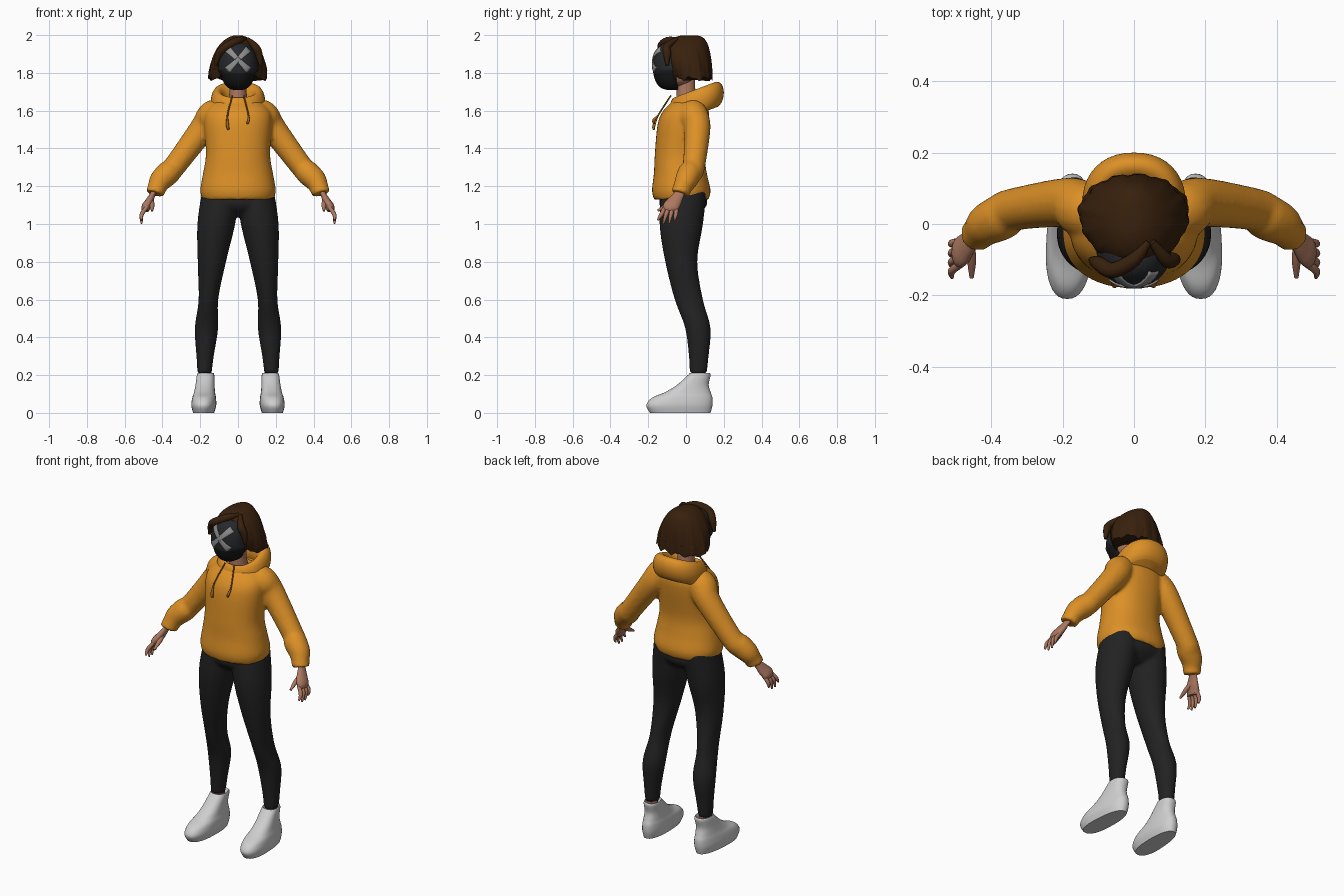
import bpy, bmesh, math
from mathutils import Vector
from mathutils.bvhtree import BVHTree

if "Cube" in bpy.data.objects:
    bpy.data.objects.remove(bpy.data.objects["Cube"])


def material(name, red, green, blue):
    m = bpy.data.materials.new(name)
    m.use_nodes = True
    m.diffuse_color = (red, green, blue, 1)
    m.node_tree.nodes["Principled BSDF"].inputs["Base Color"].default_value = m.diffuse_color
    return m


orange = material("orange_cloth", .72, .28, .02)
cord_brown = material("cord_brown", .34, .12, .01)
black_cloth = material("black_cloth", .016, .016, .016)
shoe_white = material("shoe_white", .62, .62, .63)
hair_brown = material("hair_brown", .04, .015, .004)
skin = material("skin", .42, .19, .12)
mask_slate = material("mask_slate", .02, .021, .024)
mask_black = material("mask_black", .008, .008, .008)
cross_grey = material("cross_grey", .27, .27, .27)


def smooth_rows(rows, steps=5):
    """Catmull-Rom interpolation of equal-length tuples."""
    out = []
    last = len(rows) - 1
    for i in range(last):
        four = [rows[max(i - 1, 0)], rows[i], rows[i + 1], rows[min(i + 2, last)]]
        for k in range(steps):
            t = k / steps
            out.append([b + t / 2 * (c - a + t * (2*a - 5*b + 4*c - d + t * (3*(b - c) + d - a)))
                        for a, b, c, d in zip(*four)])
    return out + [list(rows[last])]


def bridge(bm, rings):
    """Skin a series of point rings and cap both ends."""
    rings = [[bm.verts.new(point) for point in ring] for ring in rings]
    count = len(rings[0])
    for lower, upper in zip(rings, rings[1:]):
        for i in range(count):
            j = (i + 1) % count
            bm.faces.new((lower[i], lower[j], upper[j], upper[i]))
    bm.faces.new(rings[0])
    bm.faces.new(rings[-1])


def signed_power(value, power):
    return math.copysign(abs(value) ** power, value)


def stack(bm, rows, side=1, centre=lambda z: 0, count=40, power=1, wide=.5, tilt=0, skew=0):
    """Horizontal rings from rows of (height, half width, front y, back y)."""
    rings = []
    for z, half, front, back in smooth_rows(rows):
        middle = front + wide * (back - front)
        ring = []
        for i in range(count):
            angle = math.tau * i / count
            across = signed_power(math.cos(angle), power)
            along = signed_power(math.sin(angle), power)
            dy = along * (back - middle if along > 0 else middle - front)
            x = centre(z) + half * across + skew * (middle + dy)
            ring.append((side * x, middle + dy, z + tilt * dy))
        rings.append(ring)
    bridge(bm, rings)


def tube(bm, rows, side=1, flat=1, count=16):
    """Tube from rows of (x, y, z, radius), thinned across y by flat."""
    rows = smooth_rows(rows)
    points = [Vector((side * x, y, z)) for x, y, z, radius in rows]
    rings = []
    for i, row in enumerate(rows):
        tangent = (points[min(i + 1, len(points) - 1)] - points[max(i - 1, 0)]).normalized()
        broad = Vector((0, 1, 0))
        broad = (broad - broad.dot(tangent) * tangent).normalized() * row[-1]
        thin = tangent.cross(broad) * flat
        angles = [math.tau * k / count for k in range(count)]
        rings.append([points[i] + broad * math.cos(a) + thin * math.sin(a) for a in angles])
    bridge(bm, rings)


def finish(name, bm, *materials, fuse=False):
    """Turn the mesh into a smooth object, optionally fusing overlapping volumes."""
    bmesh.ops.recalc_face_normals(bm, faces=bm.faces)
    for face in bm.faces:
        face.smooth = True
    mesh = bpy.data.meshes.new(name)
    bm.to_mesh(mesh)
    bm.free()
    mesh.set_sharp_from_angle(angle=math.radians(55))
    ob = bpy.data.objects.new(name, mesh)
    bpy.context.collection.objects.link(ob)
    for m in materials:
        mesh.materials.append(m)
    if fuse:
        remesh = ob.modifiers.new("fuse", "REMESH")
        remesh.mode, remesh.voxel_size, remesh.use_smooth_shade = "VOXEL", .01, True
        relax = ob.modifiers.new("relax", "SMOOTH")
        relax.factor, relax.iterations = .5, 5
    return ob


SIDES = {"left": 1, "right": -1}

# hoodie: body and sleeves
bm = bmesh.new()
stack(bm, [(1.13, .19, -.17, .12), (1.18, .2, -.18, .13), (1.27, .185, -.17, .11), (1.37, .17, -.165, .1),
           (1.53, .18, -.15, .12), (1.6, .17, -.12, .12), (1.65, .12, -.07, .09)], power=.9)
for side in SIDES.values():
    tube(bm, [(.1, .03, 1.6, .07), (.14, .04, 1.57, .08), (.19, .06, 1.5, .07), (.34, .04, 1.3, .06),
              (.37, .02, 1.27, .065), (.41, 0, 1.23, .06), (.43, -.02, 1.19, .05),
              (.44, -.03, 1.16, .05)], side)
finish("hoodie", bm, orange, fuse=True)

# folded-down hood: a rolled rim swept from outside to inside
bm = bmesh.new()
roll = [math.pi * k / 8 for k in range(-3, 10)]
stack(bm, [(1.64 + .07 * math.sin(a), .11 + .035 * math.cos(a), -.065 - .025 * math.cos(a),
            .155 + .045 * math.cos(a)) for a in roll], power=.9, tilt=.38)
finish("hood", bm, orange)

# drawstrings
for name, side in SIDES.items():
    bm = bmesh.new()
    end = 1.515 + .015 * side
    tube(bm, [(.03, -.08, 1.68, .004), (.055, -.145, 1.58, .004), (.055, -.17, end + .02, .008),
              (.05, -.17, end, .005)], side)
    finish(name + "_drawstring", bm, cord_brown)

# leggings: pelvis and legs
bm = bmesh.new()
stack(bm, [(1.2, .17, -.13, .1), (1.1, .19, -.14, .11), (1.04, .09, -.08, .05)])
for side in SIDES.values():
    stack(bm, [(1.18, .1, -.13, .11), (1, .1, -.14, .09), (.8, .075, -.11, .06), (.6, .052, -.06, .09),
               (.45, .062, -.005, .13), (.3, .046, .015, .12), (.21, .038, .02, .11)],
          side, centre=lambda z: .18 - .065 * z * z)
finish("leggings", bm, black_cloth, fuse=True)

for name, side in SIDES.items():
    # ankle and shoe
    bm = bmesh.new()
    stack(bm, [(z, .03, .04, .1) for z in (.14, .24)], side, centre=lambda z: .173)
    finish(name + "_ankle", bm, skin)
    bm = bmesh.new()
    stack(bm, [(0, .055, -.19, .13), (.04, .065, -.21, .14), (.08, .062, -.18, .14), (.11, .055, -.11, .13),
               (.15, .05, -.045, .12), (.2, .046, .01, .13), (.21, .04, .025, .12), (.17, .03, .04, .1)],
          side, centre=lambda z: .18 - .03 * z, power=.85, wide=.42, skew=-.04)
    finish(name + "_shoe", bm, shoe_white)

    # hand with four fanned fingers and a thumb
    bm = bmesh.new()
    tube(bm, [(.43, -.02, 1.2, .03), (.45, -.035, 1.16, .027), (.47, -.06, 1.12, .038),
              (.487, -.08, 1.09, .043), (.49, -.085, 1.07, .035)], side, flat=.55)
    for k in range(4):
        fan = k - 1.5
        root, tip = .021 * fan - .08, .03 * fan - .105
        tube(bm, [(.483, root, 1.09, .01), (.51, (root + tip) / 2, 1.05, .011),
                  (.51, tip, 1 + .009 * fan * fan, .005)], side)
    tube(bm, [(.46, -.05, 1.13, .013), (.455, -.1, 1.1, .013), (.455, -.15, 1.07, .006)], side)
    finish(name + "_hand", bm, skin)

# neck and jaw
bm = bmesh.new()
stack(bm, [(1.6, .06, -.05, .07), (1.7, .045, -.05, .05), (1.8, .045, -.05, .05)])
stack(bm, [(1.73, .03, -.1, 0), (1.76, .07, -.13, .04), (1.85, .09, -.12, .08)])
finish("neck_and_jaw", bm, skin)

# bobbed hair: a dome with waved locks, ragged hem and parted fringe
bm = bmesh.new()
sweep = [math.pi * k / 24 for k in range(1, 13)]
stack(bm, [(1.77 + .23 * math.cos(a), .155 * math.sin(a), -.12 * math.sin(1.6 * a),
            .14 * math.sin(a) ** .4) for a in sweep], count=96)
for v in bm.verts:
    angle = math.atan2(v.co.y, v.co.x)
    depth = min(1, (2 - v.co.z) / .2)
    wave = 1 + depth * (.018 * math.sin(13 * angle + 8 * v.co.z) + .01 * math.sin(29 * angle))
    v.co.x *= wave
    v.co.y *= wave
    if v.co.z < 1.82:
        v.co.z += .009 * math.sin(11 * angle) + .005 * math.sin(23 * angle)
tube(bm, [(.04, -.05, 1.98, .01), (0, -.1, 1.97, .02), (-.06, -.13, 1.94, .022), (-.1, -.11, 1.9, .02),
          (-.12, -.1, 1.84, .008)])
tube(bm, [(.05, -.05, 1.98, .01), (.09, -.1, 1.94, .02), (.11, -.1, 1.9, .02), (.12, -.1, 1.84, .008)])
finish("hair", bm, hair_brown)

# face mask: slate upper plate over a narrower black lower shell
SEAM = 1.8
bm = bmesh.new()
rows = []
for k in range(1, 20):
    a = math.pi * k / 20
    z = 1.835 - .126 * math.cos(a)
    inset = .9 if z < SEAM else 1
    rows.append((z, .105 * inset * math.sin(a) ** .7, -.06 - .116 * math.sin(a) ** .55, -.04))
stack(bm, rows, power=.92, wide=.8)
for face in bm.faces:
    face.material_index = int(face.calc_center_median().z < SEAM)
surface = BVHTree.FromBMesh(bm)
finish("face_mask", bm, mask_slate, mask_black)

# flared cross laid on the mask
bm = bmesh.new()
for turn in (1, -1):
    grid = []
    for i in range(-8, 9):
        along = .01 * i
        row = []
        for j in range(-2, 3):
            across = j * (.006 + .6 * along * along)
            x, z = (along - across) * .7, 1.87 + turn * (along + across) * .7
            hit = surface.ray_cast(Vector((x, -1, z)), Vector((0, 1, 0)))[0]
            row.append(bm.verts.new((x, hit.y - .003, z)))
        grid.append(row)
    for first, second in zip(grid, grid[1:]):
        for k in range(4):
            bm.faces.new((first[k], first[k + 1], second[k + 1], second[k]))
cross = finish("mask_cross", bm, cross_grey)
plate = cross.modifiers.new("thickness", "SOLIDIFY")
plate.thickness, plate.offset = .006, 0
